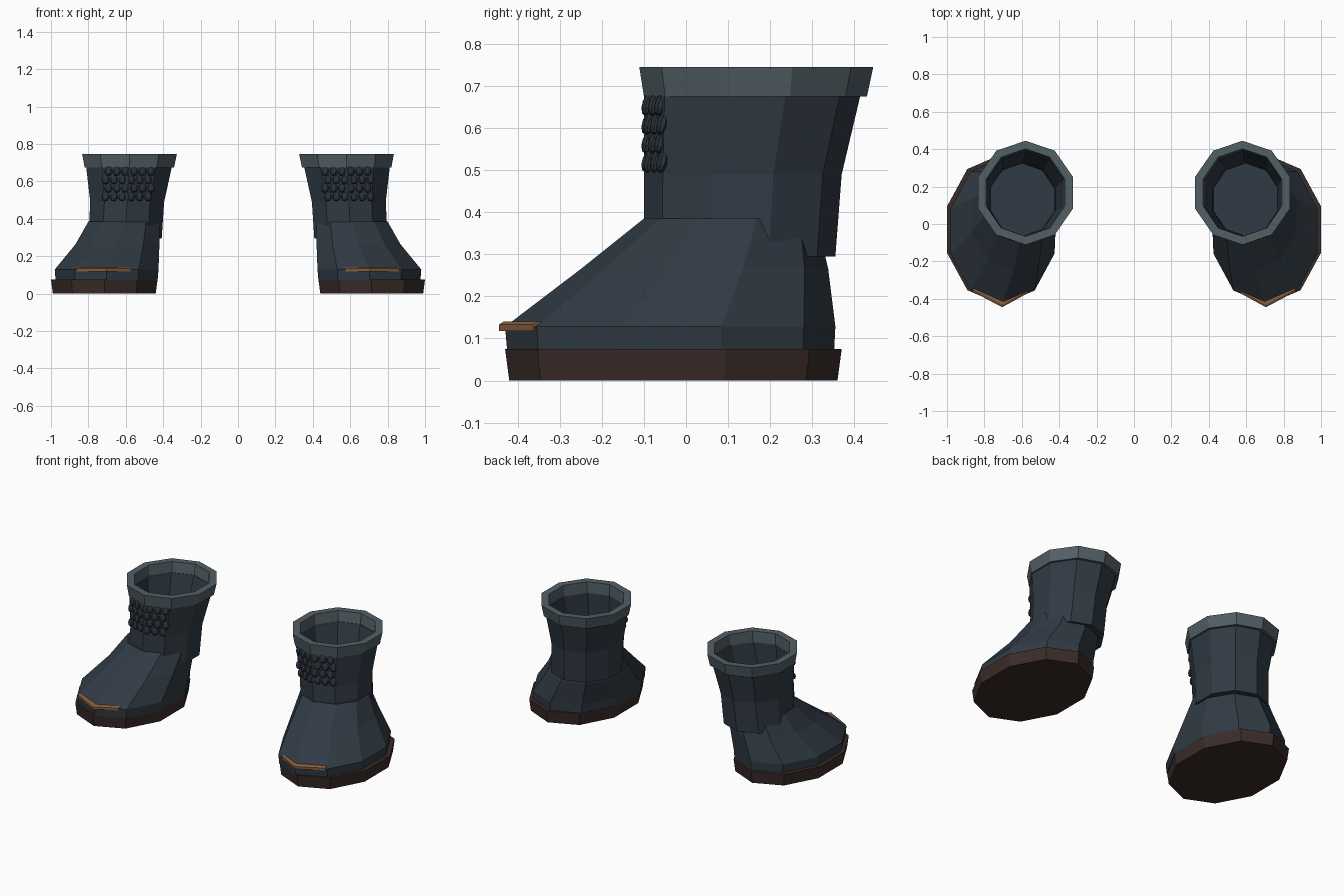
import bpy, bmesh, math
from mathutils import Vector, Matrix

if "Cube" in bpy.data.objects:
    bpy.data.objects.remove(bpy.data.objects["Cube"])

SIDES = 10


def material(name, rgb):
    m = bpy.data.materials.new(name)
    m.diffuse_color = (*rgb, 1)
    m.use_nodes = True
    m.node_tree.nodes["Principled BSDF"].inputs["Base Color"].default_value = m.diffuse_color
    return m


NAVY = material("dark_leather", (0.030, 0.043, 0.058))
SCALE = material("scale_leather", (0.022, 0.030, 0.040))
GREY = material("grey_cuff", (0.085, 0.115, 0.130))
BROWN = material("brown_sole", (0.042, 0.025, 0.021))
COPPER = material("copper_trim", (0.24, 0.11, 0.045))


def finish(bm, name, mat):
    bmesh.ops.recalc_face_normals(bm, faces=bm.faces)
    me = bpy.data.meshes.new(name)
    bm.to_mesh(me)
    bm.free()
    me.materials.append(mat)
    ob = bpy.data.objects.new(name, me)
    bpy.context.collection.objects.link(ob)
    ob.modifiers.new("pair", 'MIRROR')  # second boot across x = 0
    return ob


def skin(bm, loops, closed):
    """Bridge consecutive vertex loops; closed joins last loop to first, else caps both ends."""
    n = len(loops[0])
    pairs = list(zip(loops, loops[1:]))
    if closed:
        pairs.append((loops[-1], loops[0]))
    for a, b in pairs:
        for i in range(n):
            j = (i + 1) % n
            bm.faces.new((a[i], a[j], b[j], b[i]))
    if not closed:
        bm.faces.new(loops[0])
        bm.faces.new(loops[-1])


def loft(name, rings, mat, closed=False):
    """Each ring: (z, x min, x max, y min, y max) of a ten-sided loop."""
    bm = bmesh.new()
    loops = []
    for z, x0, x1, y0, y1 in rings:
        rx = (x1 - x0) / 2 / math.cos(math.radians(18))
        loop = []
        for i in range(SIDES):
            a = math.pi / 2 + math.tau * i / SIDES
            loop.append(bm.verts.new(((x0 + x1) / 2 + rx * math.cos(a),
                                      (y0 + y1) / 2 + (y1 - y0) / 2 * math.sin(a), z)))
        loops.append(loop)
    skin(bm, loops, closed)
    return finish(bm, name, mat)


# Sole slab
loft("sole", [(0, 0.44, 0.99, -0.42, 0.36), (0.075, 0.43, 1.0, -0.43, 0.37)], BROWN)

# Foot, leaning from the outward toe to the ankle
loft("foot", [(0.07, 0.43, 0.975, -0.425, 0.352),
              (0.128, 0.425, 0.98, -0.43, 0.355),
              (0.265, 0.42, 0.868, -0.25, 0.338),
              (0.385, 0.42, 0.80, -0.10, 0.31)], NAVY)

# Hollow shaft: outside up, over the edge, then inside down to a floor
loft("shaft", [(0.295, 0.408, 0.80, -0.10, 0.355),
               (0.49, 0.395, 0.79, -0.10, 0.37),
               (0.68, 0.353, 0.812, -0.10, 0.415),
               (0.68, 0.378, 0.785, -0.068, 0.39),
               (0.49, 0.42, 0.765, -0.07, 0.34),
               (0.40, 0.425, 0.77, -0.065, 0.325)], NAVY)

# Flared cuff ring
loft("cuff", [(0.675, 0.342, 0.82, -0.10, 0.43),
              (0.745, 0.327, 0.833, -0.111, 0.445),
              (0.745, 0.37, 0.79, -0.066, 0.402),
              (0.675, 0.378, 0.785, -0.064, 0.392)], GREY, closed=True)

# Toe trim: bent strip with a rectangular section
bm = bmesh.new()
loops = []
for x, y in ((0.572, -0.372), (0.705, -0.445), (0.862, -0.362)):
    loops.append([bm.verts.new((x, y + d, z))
                  for d, z in ((0, 0.118), (0, 0.133), (0.012, 0.14), (0.035, 0.14), (0.035, 0.118))])
skin(bm, loops, False)
finish(bm, "toe_trim", COPPER)

# Scale patch wrapped over the two front faces of the shaft
bm = bmesh.new()
for row in range(4):
    z = 0.655 - row * 0.045
    for col in range(6):
        dx = (col - 2.5) * 0.045 + (0.008 if row % 2 else -0.008)
        side = math.copysign(1, dx)
        y = -0.096 + 0.33 * abs(dx)
        rot = Matrix.Rotation(side * 0.32, 4, 'Z') @ Matrix.Rotation(-0.25, 4, 'X')
        mat = Matrix.Translation((0.587 + dx, y, z)) @ rot @ Matrix.Diagonal((0.023, 0.013, 0.027, 1))
        bmesh.ops.create_uvsphere(bm, u_segments=8, v_segments=5, radius=1, matrix=mat)
finish(bm, "front_scales", SCALE)
